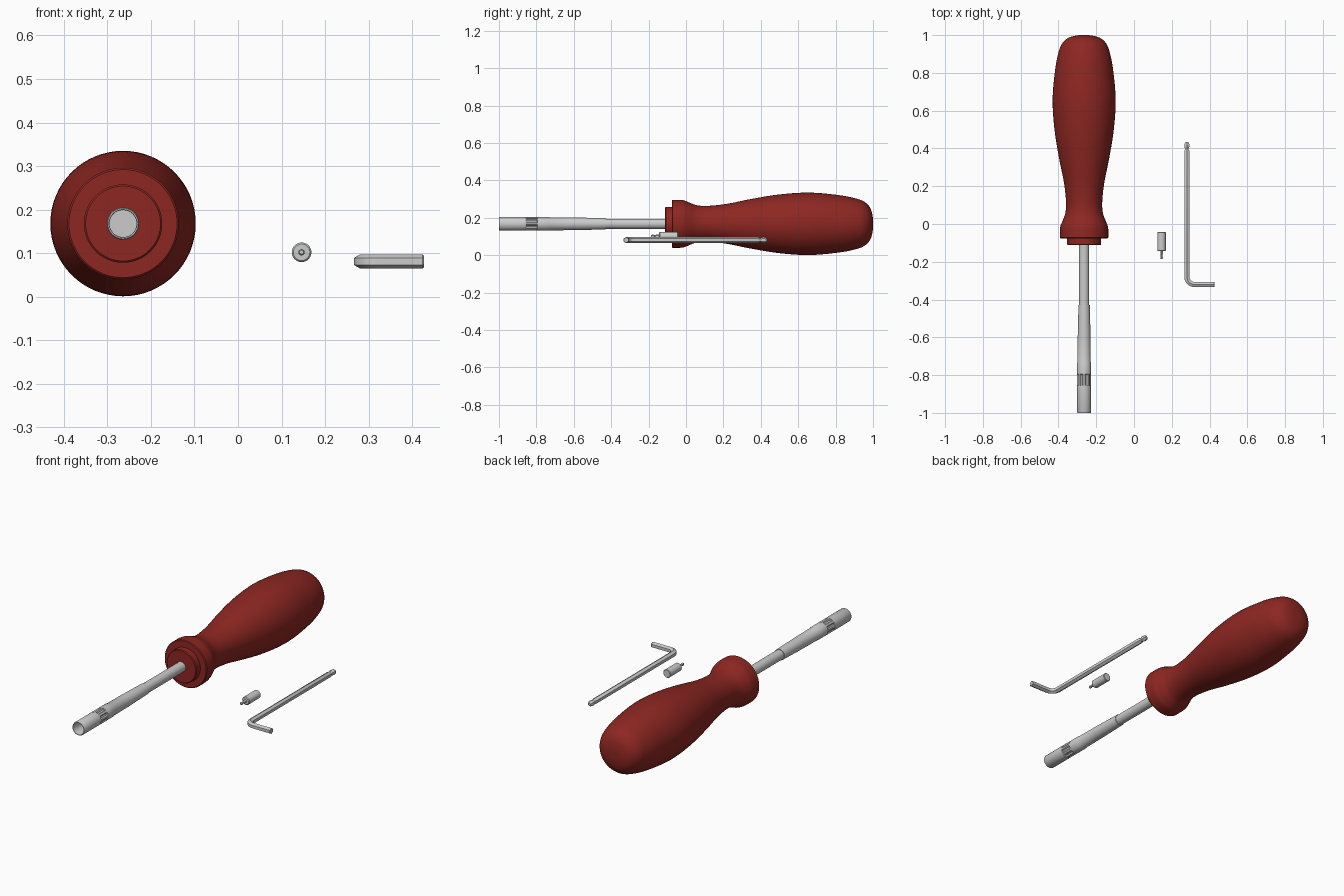
import bpy, bmesh, math
from mathutils import Vector

if "Cube" in bpy.data.objects:
    bpy.data.objects.remove(bpy.data.objects["Cube"])

UP = Vector((0, 0, 1))


def loft(name, stations, sides, grooves=None, mat=None):
    """Skin round rings. Station = (centre, side vector, radius[, grooved])."""
    bm = bmesh.new()
    rings = []
    for c, side, r, *g in stations:
        ring = []
        for i in range(sides):
            a = 2 * math.pi * i / sides
            rr = r - 0.006 if g and g[0] and i % 6 in (2, 3, 4) else r
            ring.append(bm.verts.new(c + rr * (math.cos(a) * UP + math.sin(a) * side)))
        rings.append(ring)
    for p, q in zip(rings, rings[1:]):
        for i in range(sides):
            j = (i + 1) % sides
            bm.faces.new((p[i], p[j], q[j], q[i]))
    bm.faces.new(rings[0])
    bm.faces.new(rings[-1])
    bmesh.ops.recalc_face_normals(bm, faces=bm.faces)
    me = bpy.data.meshes.new(name)
    bm.to_mesh(me)
    bm.free()
    for f in me.polygons:
        f.use_smooth = True
    me.set_sharp_from_angle(angle=math.radians(32))
    if mat:
        me.materials.append(mat)
    ob = bpy.data.objects.new(name, me)
    bpy.context.collection.objects.link(ob)
    return ob


def along_y(x, z, profile):
    """Stations for a part turned about an axis parallel to y."""
    return [(Vector((x, p[0], z)), Vector((1, 0, 0)), *p[1:]) for p in profile]


def smooth(pts, n=5):
    """Catmull-Rom curve through profile points."""
    out = []
    e = [pts[0]] + pts + [pts[-1]]
    for a, b, c, d in zip(e, e[1:], e[2:], e[3:]):
        for k in range(n):
            t = k / n
            out.append(tuple(0.5 * (2 * q + (r - p) * t + (2 * p - 5 * q + 4 * r - s) * t * t
                                    + (3 * q - p - 3 * r + s) * t ** 3)
                             for p, q, r, s in zip(a, b, c, d)))
    return out + [pts[-1]]


red = bpy.data.materials.new("red_plastic")
red.diffuse_color = (0.27, 0.02, 0.016, 1)
red.use_nodes = True
red.node_tree.nodes["Principled BSDF"].inputs["Base Color"].default_value = red.diffuse_color
AX, AZ = -0.264, 0.168

# Handle: swelling grip, neck, flange and front boss
grip = smooth([(1.0, 0.004), (0.998, 0.04), (0.985, 0.085), (0.955, 0.117), (0.91, 0.135),
               (0.82, 0.153), (0.66, 0.167), (0.5, 0.157), (0.35, 0.133), (0.22, 0.107),
               (0.12, 0.096), (0.06, 0.099), (0.02, 0.113), (-0.01, 0.125), (-0.03, 0.128)])
grip += [(-0.072, 0.128), (-0.076, 0.124), (-0.076, 0.09), (-0.108, 0.09),
         (-0.112, 0.086), (-0.112, 0.004)]
loft("handle", along_y(AX, AZ, grip), 64, mat=red)

# Shaft: thin rod, tapered sleeve, grooved band and hollow socket tip
shaft = [(-0.06, 0.027), (-0.43, 0.027), (-0.43, 0.03), (-0.6, 0.034), (-0.73, 0.035),
         (-0.735, 0.037), (-0.795, 0.037), (-0.796, 0.037, True), (-0.855, 0.037, True),
         (-0.856, 0.037), (-0.996, 0.037), (-1.0, 0.035), (-1.0, 0.032), (-0.995, 0.031),
         (-0.9, 0.031)]
loft("shaft_with_socket", along_y(AX, AZ, shaft), 48)

# Small bit: round body and hexagonal ball-ended pin
loft("bit_body", along_y(0.146, 0.102, [(-0.042, 0.02), (-0.045, 0.0225), (-0.14, 0.0225),
                                        (-0.144, 0.019)]), 40)
loft("bit_pin", along_y(0.146, 0.102, [(-0.135, 0.008), (-0.16, 0.008), (-0.165, 0.0055),
                                       (-0.17, 0.0055), (-0.175, 0.008), (-0.181, 0.008),
                                       (-0.186, 0.005)]), 6)

# Hex key: ball end, long arm, bend, short arm
KX, KY, KZ, R, B = 0.28, -0.32, 0.081, 0.016, 0.04
key = along_y(KX, KZ, [(0.434, 0.007), (0.429, 0.0125), (0.418, R), (0.41, R), (0.399, 0.011),
                       (0.394, 0.011), (0.386, R)])
for i in range(9):
    a = math.pi / 2 * i / 8
    out = Vector((math.cos(a), math.sin(a), 0))
    key.append((Vector((KX + B, KY + B, KZ)) - B * out, out, R))
for x, r in ((0.424, R), (0.427, 0.0135)):
    key.append((Vector((x, KY, KZ)), Vector((0, 1, 0)), r))
loft("hex_key", key, 6)
